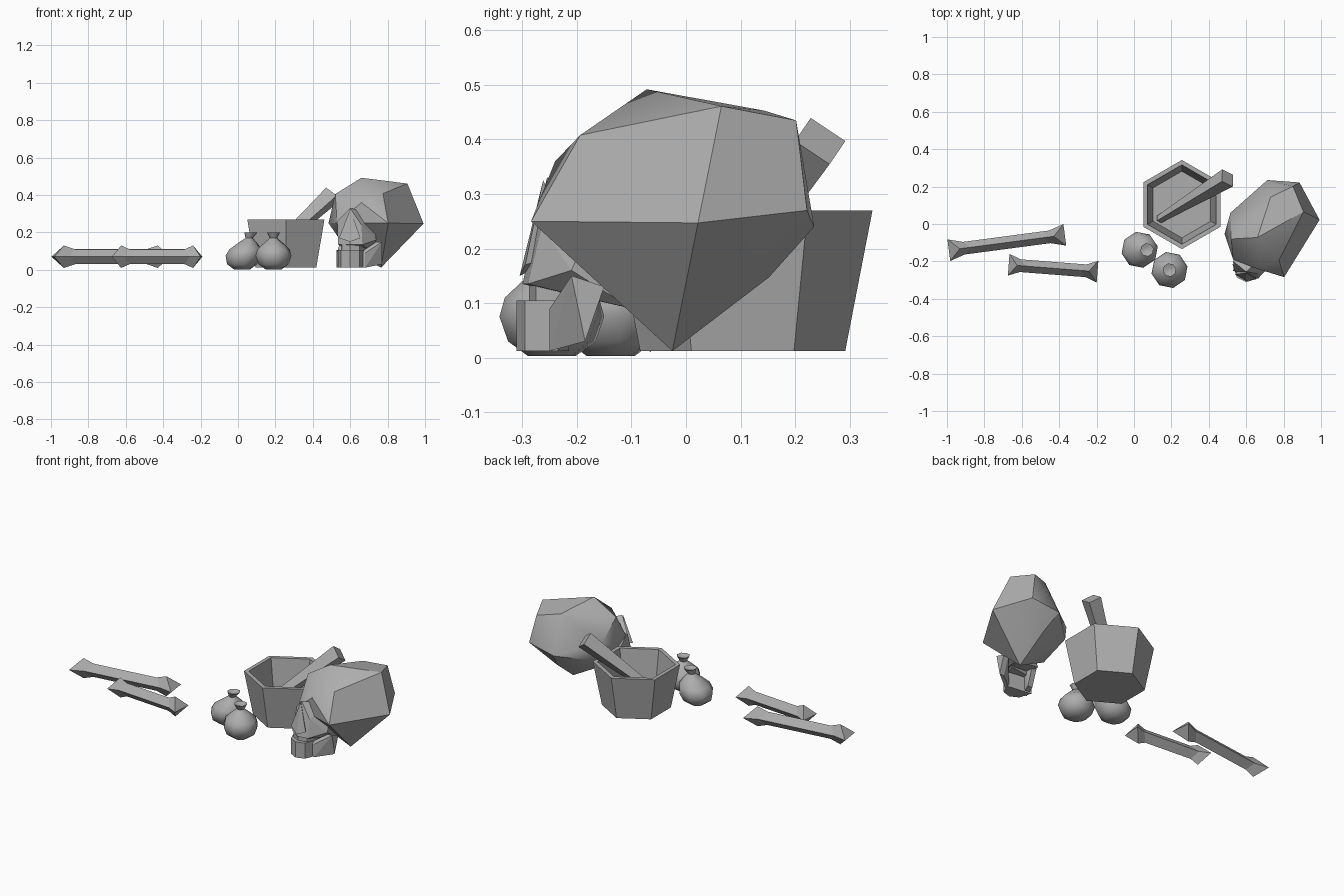
import bpy, bmesh, math
from mathutils import Vector, Matrix

if "Cube" in bpy.data.objects:
    bpy.data.objects.remove(bpy.data.objects["Cube"])

grey = bpy.data.materials.new("plain_grey")
grey.diffuse_color = (0.42, 0.42, 0.42, 1)
grey.use_nodes = True
grey.node_tree.nodes["Principled BSDF"].inputs["Base Color"].default_value = grey.diffuse_color


def finish(name, bm, smooth=None):
    bmesh.ops.recalc_face_normals(bm, faces=bm.faces)
    me = bpy.data.meshes.new(name)
    bm.to_mesh(me)
    bm.free()
    me.materials.append(grey)
    ob = bpy.data.objects.new(name, me)
    bpy.context.collection.objects.link(ob)
    if smooth:
        bpy.ops.object.select_all(action='DESELECT')
        ob.select_set(True)
        bpy.context.view_layer.objects.active = ob
        bpy.ops.object.shade_smooth_by_angle(angle=math.radians(smooth))
    return ob


def loft(name, rings, smooth=None, fold=False):
    """Skin closed rings; ends capped flat, or folded along the side corners."""
    bm = bmesh.new()
    vr = [[bm.verts.new(p) for p in r] for r in rings]
    n = len(rings[0])
    for a, b in zip(vr, vr[1:]):
        for i in range(n):
            bm.faces.new((a[i], a[(i + 1) % n], b[(i + 1) % n], b[i]))
    for r in (vr[0], vr[-1]):
        if fold:
            bm.faces.new((r[0], r[1], r[2]))
            bm.faces.new((r[0], r[2], r[3]))
        else:
            bm.faces.new(r)
    return finish(name, bm, smooth)


def hull(name, pts, smooth=None):
    bm = bmesh.new()
    for p in pts:
        bm.verts.new(p)
    res = bmesh.ops.convex_hull(bm, input=bm.verts[:])
    junk = [v for v in bm.verts if not v.link_faces]
    bmesh.ops.delete(bm, geom=junk, context='VERTS')
    bmesh.ops.dissolve_limit(bm, angle_limit=math.radians(4),
                             verts=bm.verts[:], edges=bm.edges[:])
    return finish(name, bm, smooth)


def ring(cx, cy, z, r, n, turn=0.0):
    return [(cx + r * math.cos(turn + math.tau * i / n),
             cy + r * math.sin(turn + math.tau * i / n), z) for i in range(n)]


# Bones: diamond section, flared ends with folded caps
def bone(name, a, b):
    a, b = Vector(a), Vector(b)
    d = b - a
    side = Vector((-d.y, d.x, 0)).normalized()
    up = Vector((0, 0, 1))
    # side position, side half-width, ridge position, ridge half-height
    stations = [(0, 0.058, 0.095, 0.06), (0.13, 0.034, 0.19, 0.04),
                (0.87, 0.034, 0.81, 0.04), (1, 0.058, 0.905, 0.06)]
    rings = []
    for ts, w, tz, h in stations:
        s, t = a + d * ts, a + d * tz
        rings.append([s + side * w, t + up * h, s - side * w, t - up * h])
    loft(name, rings, fold=True)


bone("long_bone", (-0.99, -0.14, 0.07), (-0.37, -0.058, 0.07))
bone("short_bone", (-0.67, -0.218, 0.07), (-0.195, -0.255, 0.07))

# Mortar: hexagonal hollow cup
px, py, turn = 0.256, 0.104, math.pi / 6
loft("mortar", [ring(px, py, z, r, 6, turn) for z, r in
                ((0.012, 0.188), (0.27, 0.238), (0.27, 0.212), (0.05, 0.178))])

# Pestle: tapered square rod leaning on the rim
top, base = Vector((0.50, 0.246, 0.397)), Vector((0.135, 0.025, 0.06))
d = (top - base).normalized()
u = d.cross(Vector((0, 0, 1))).normalized()
v = u.cross(d)
loft("pestle", [[c + r * k for k in (u, v, -u, -v)]
                for c, r in ((base, 0.022), (top, 0.054))])

# Sacks: eight-sided bags with a pinched, flared neck
SACK = [(0.003, 0.045), (0.03, 0.082), (0.075, 0.098), (0.11, 0.088),
        (0.145, 0.05), (0.17, 0.02), (0.2, 0.036), (0.19, 0.012)]


def sack(name, cx, cy, lean):
    rings = []
    for z, r in SACK:
        shift = lean * max(0, z - 0.05) / 0.15
        rings.append(ring(cx + shift, cy, z, r, 8, 0.2))
    loft(name, rings, smooth=50)


sack("leaning_sack", 0.022, -0.138, 0.047)
sack("upright_sack", 0.19, -0.246, 0.0)

# Skull: cranium
hull("cranium", [
    (0.992, 0.022, 0.247), (0.803, -0.284, 0.25), (0.66, -0.072, 0.492),
    (0.906, 0.065, 0.461), (0.775, -0.194, 0.408), (0.66, -0.24, 0.36),
    (0.765, -0.025, 0.012), (0.713, 0.235, 0.24), (0.885, 0.222, 0.27),
    (0.85, 0.202, 0.435), (0.73, 0.143, 0.453), (0.484, -0.053, 0.25),
    (0.52, -0.08, 0.405), (0.516, 0.06, 0.30), (0.55, 0.09, 0.2),
    (0.75, 0.152, 0.147), (0.53, -0.19, 0.25), (0.58, -0.05, 0.11),
], smooth=30)

# Skull: face, cheek and nose
hull("face", [
    (0.60, -0.255, 0.33), (0.53, -0.2, 0.26), (0.535, -0.25, 0.135),
    (0.60, -0.3, 0.135), (0.665, -0.29, 0.135), (0.66, -0.265, 0.24),
    (0.74, -0.21, 0.16), (0.72, -0.1, 0.09), (0.56, -0.12, 0.12),
    (0.72, -0.15, 0.3),
])
hull("nose", [
    (0.60, -0.262, 0.325), (0.54, -0.27, 0.17), (0.655, -0.295, 0.17),
    (0.60, -0.305, 0.15), (0.60, -0.2, 0.2),
])
hull("upper_teeth", [(x, y, z) for z in (0.1, 0.15) for x, y in
                     ((0.55, -0.2), (0.555, -0.265), (0.6, -0.288),
                      (0.65, -0.275), (0.69, -0.18))])

# Skull: lower jaw, chin with a rising branch each side
hull("chin", [(x, y, z) for z in (0.012, 0.105) for x, y in
              ((0.527, -0.215), (0.55, -0.285), (0.60, -0.311),
               (0.65, -0.295), (0.675, -0.235))])
for name, x0, x1 in (("jaw_branch_inner", 0.545, 0.56),
                     ("jaw_branch_outer", 0.665, 0.755)):
    hull(name, [(x0 + dx, y0, z) for dx in (-0.015, 0.015)
                for y0, z in ((-0.25, 0.012), (-0.25, 0.09))] +
         [(x1 + dx, y0, z) for dx in (-0.015, 0.015)
          for y0, z in ((-0.185, 0.03), (-0.15, 0.13), (-0.21, 0.15))])
